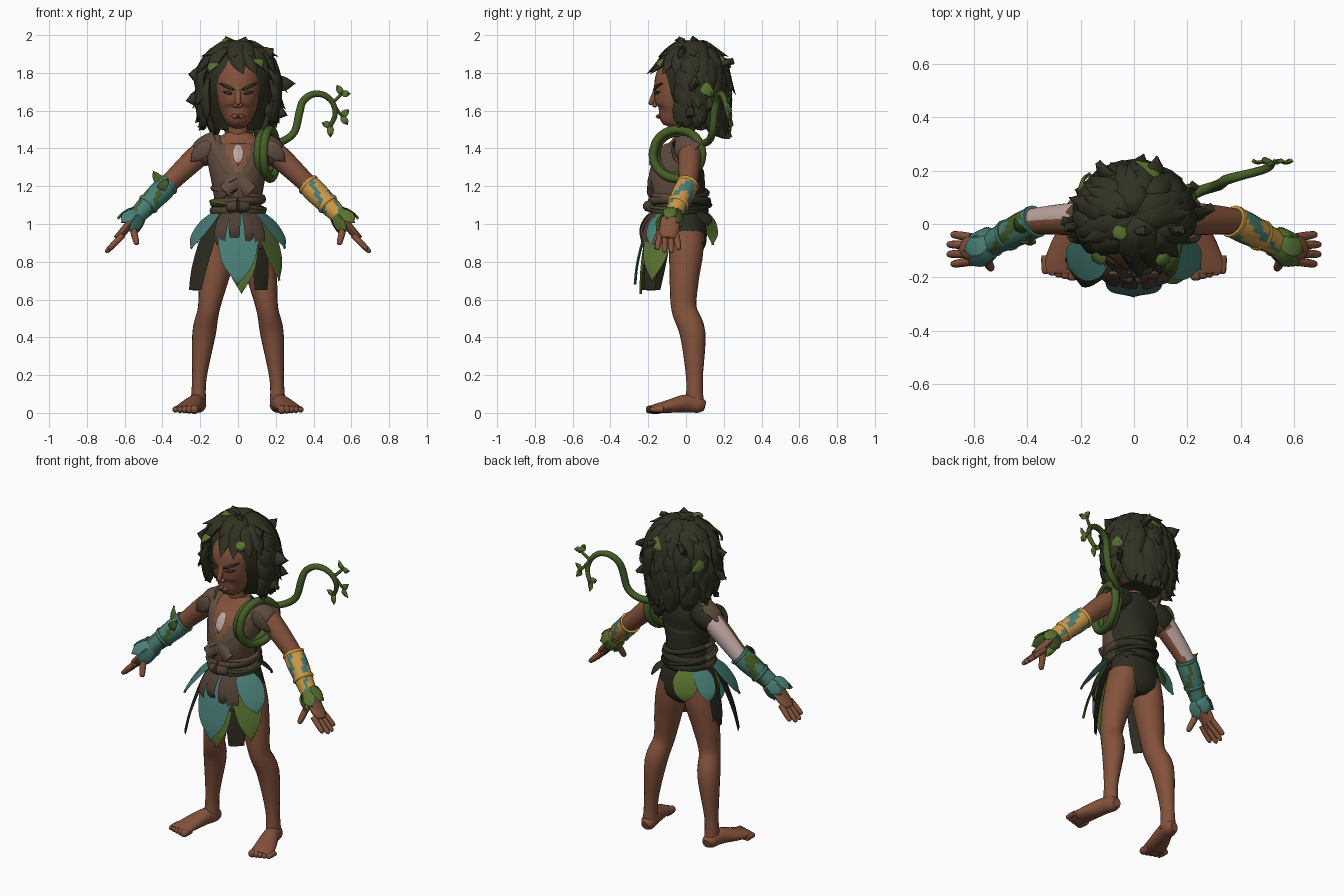
import bpy, bmesh, math, random
from mathutils import Vector

random.seed(4)
if "Cube" in bpy.data.objects:
    bpy.data.objects.remove(bpy.data.objects["Cube"])


def material(name, *colour):
    made = bpy.data.materials.new(name)
    made.use_nodes = True
    made.diffuse_color = (*colour, 1)
    made.node_tree.nodes["Principled BSDF"].inputs["Base Color"].default_value = (*colour, 1)
    return made


SKIN = material("brown skin", .23, .085, .045)
HAIR = material("dark hair", .03, .03, .016)
VEST = material("vest brown", .12, .075, .05)
DARK = material("dark cloth", .027, .026, .015)
BELT = material("belt brown", .08, .05, .035)
TEAL = material("teal leaf", .065, .21, .18)
GREEN = material("green leaf", .1, .17, .03)
VINE = material("vine green", .06, .11, .02)
GOLD = material("yellow wrap", .6, .32, .06)
PALE = material("pale", .5, .37, .35)
FRONT, UP, SIDE = Vector((0, -1, 0)), Vector((0, 0, 1)), Vector((1, 0, 0))

# Width along a blade as (position, share of full width)
POINTED = ((0, .5), (.3, 1), (.7, .8), (1, 0))
RAGGED = ((0, .8), (.3, 1), (.7, 1), (1, .8))
ROUNDED = ((0, 1), (.5, 1), (.9, .8), (1, .3))


def blade(base, tip, width, facing, bulge=.02, shape=POINTED, thickness=.007):
    """Swept piece from base to tip, bent outwards along its facing."""
    base, tip, facing = Vector(base), Vector(tip), Vector(facing).normalized()
    points = []
    for t, share in shape:
        centre = base.lerp(tip, t) + facing * bulge * math.sin(t * math.pi)
        points.append((*centre, width * share, thickness or width * share))
    return points, facing


def digit(base, tip, radius, facing=FRONT):
    return blade(base, tip, radius, facing, 0, ROUNDED, None)


def stack(*levels):
    """Upright form from (height, depth, half width, half depth)."""
    return [(0, y, z, width, depth) for z, y, width, depth in levels], FRONT


def mirrored(tube, sign):
    points, facing = tube
    return [(p[0] * sign, *p[1:]) for p in points], Vector((facing[0] * sign, facing[1], facing[2]))


def smooth_path(points, steps):
    """Catmull-Rom curve through position and radii together."""
    path, last = [], len(points) - 1
    for i in range(last):
        near = [points[max(0, min(last, i + k))] for k in (-1, 0, 1, 2)]
        for step in range(steps):
            t = step / steps
            path.append([b + t / 2 * (c - a + t * (2*a - 5*b + 4*c - d + t * (3*(b - c) + d - a)))
                         for a, b, c, d in zip(*near)])
    return path + [list(points[-1])]


def part(name, materials, tubes, sides=16, steps=5, rule=None):
    """One object made of swept tubes, each given as (points, facing)."""
    mesh = bmesh.new()
    for points, facing in tubes:
        path = smooth_path([p if len(p) == 5 else (*p, p[-1]) for p in points], steps)
        centres, rings = [Vector(p[:3]) for p in path], []
        for i, (centre, p) in enumerate(zip(centres, path)):
            along = centres[min(i + 1, len(path) - 1)] - centres[max(i - 1, 0)]
            across = along.cross(facing).normalized()
            outward = across.cross(along).normalized()
            width, depth = max(p[3], .001), max(p[4], .001)
            angles = [k * math.tau / sides for k in range(sides)]
            rings.append([mesh.verts.new(centre + across * width * math.cos(a) + outward * depth * math.sin(a))
                          for a in angles])
        for low, high in zip(rings, rings[1:]):
            for k in range(sides):
                mesh.faces.new((low[k - 1], low[k], high[k], high[k - 1]))
        mesh.faces.new(rings[0][::-1])
        mesh.faces.new(rings[-1])
    bmesh.ops.recalc_face_normals(mesh, faces=mesh.faces)
    for face in mesh.faces:
        face.smooth = True
        if rule:
            face.material_index = rule(face.calc_center_median(), face.normal)
    data = bpy.data.meshes.new(name)
    mesh.to_mesh(data)
    mesh.free()
    data.set_sharp_from_angle(angle=math.radians(45))
    for entry in materials:
        data.materials.append(entry)
    bpy.context.collection.objects.link(bpy.data.objects.new(name, data))


def hoop(height, width, depth, thickness, tilt=0):
    """Closed band round the waist."""
    turns = [i * math.tau / 16 for i in range(17)]
    return [(width * math.sin(a), -.035 - depth * math.cos(a), height + tilt * math.sin(a), thickness)
            for a in turns], UP


def behind(centre, normal):
    return int(centre.y > .01)


# Head, neck and face
part("head", [SKIN], [stack((1.515, -.09, .03, .03), (1.54, -.08, .06, .07), (1.6, -.05, .095, .11),
                            (1.68, -.04, .115, .13), (1.78, -.03, .12, .13), (1.88, -.02, .08, .09))], 28)
part("neck", [SKIN], [digit((0, .01, 1.38), (0, -.02, 1.6), .053)])
both = (1, -1)
part("nose", [SKIN], [digit((0, -.15, 1.72), (0, -.19, 1.63), .016),
                      digit((-.025, -.165, 1.63), (.025, -.165, 1.63), .013)])
part("lips", [SKIN], [mirrored(blade((0, -.15, 1.57), (.035, -.135, 1.57), .013, FRONT, 0, thickness=.012), s)
                      for s in both], 8)
part("eyes", [HAIR], [mirrored(blade((.03, -.163, 1.69), (.08, -.14, 1.7), .009, FRONT, .005), s) for s in both], 8)
part("eyebrows", [HAIR], [mirrored(blade((.02, -.168, 1.71), (.1, -.125, 1.745), .009, FRONT, .01), s)
                          for s in both], 8)

# Hair: inner cap, layered locks and stray tufts
part("hair_cap", [HAIR], [stack((1.5, .06, .12, .08), (1.6, .06, .155, .13), (1.72, .045, .18, .165),
                                (1.84, .03, .165, .165), (1.92, .02, .1, .1), (1.945, .02, .02, .02))], 24)


def scalp(turn, rise, reach):
    """Point on the hair volume; below the brow it hangs, longest at the back."""
    back = max(0, -math.cos(turn))
    spread = reach * (math.cos(rise) if rise > 0 else 1 - math.sin(rise) ** 2 / 6)
    drop = .21 * min(reach, 1.22) if rise > 0 else (.22 + .06 * back) * min(reach, 1.05)
    return Vector((.2 * spread * math.sin(turn), .03 - .18 * spread * math.cos(turn), 1.74 + drop * math.sin(rise)))


crown = Vector((0, .03, 1.74))
locks = []
for row in range(6):
    count = 12 + 2 * row
    for i in range(count):
        turn = (i + random.uniform(.2, .8)) * math.tau / count
        start, end = math.radians(88 - 20 * row), math.radians(35 - 23 * row)
        if math.cos(turn) > .55 and row > 1:
            continue
        swirl, flick = random.uniform(-.35, .35), random.uniform(1.1, 1.38)
        points = []
        for (t, share), reach in zip(POINTED, (.95, 1.05, 1.08, flick)):
            spot = scalp(turn + swirl * t, start + (end - start) * t, reach)
            points.append((*spot, .047 * share, .024 * share))
        locks.append((points, scalp(turn, (start + end) / 2, 1) - crown))
for turn, rise, reach in ((2.7, .5, 1.5), (-2.7, .5, 1.5), (1.6, 0, 1.5), (-1.6, -.4, 1.4), (1.5, -.8, 1.4),
                          (1.2, .8, 1.4), (.5, 1.3, 1.3), (-2, 1.3, 1.25), (-1.5, .2, 1.35), (2, -.5, 1.4)):
    locks.append(blade(scalp(turn, rise, .8), scalp(turn + .1, rise, reach), .045, FRONT + UP / 3, .015,
                       thickness=.018))
part("hair_locks", [HAIR], locks, 8, 4)
part("hair_leaves", [GREEN], [blade(scalp(turn, rise, 1.1), scalp(turn * 1.2, rise - .25, 1.2), .028,
                                    scalp(turn, rise, 1) - crown)
                              for turn, rise in ((-.6, .5), (.5, .6), (-.6, 1.3), (2.6, .6), (-2, .2), (1.8, 0))], 4)

# Vest, open at the neck and darker behind
part("vest", [VEST, DARK, SKIN], [stack((1.03, -.02, .125, .11), (1.12, -.035, .125, .14), (1.22, -.05, .14, .15),
                                        (1.32, -.035, .16, .135), (1.4, 0, .17, .1), (1.48, .01, .07, .06))], 48, 8,
     lambda c, n: 1 if n.y > .1 else 2 if c.y < 0 and abs(c.x) < .45 * (c.z - 1.25) else 0)
lapel = [(.11, 0, 1.46, .035, .018), (.11, -.08, 1.4, .035, .018), (.04, -.17, 1.28, .04, .018), (-.07, -.19, 1.17, .04, .018)]
part("lapels", [VEST], [mirrored((lapel, FRONT), s) for s in both], 8)
part("vest_creases", [DARK], [blade((.11, -.13, z), (-.08, -.19, z - .11), .008, FRONT, .03) for z in (1.31, 1.25)], 4)
part("pendant", [PALE], [blade((0, -.135, 1.42), (0, -.19, 1.31), .028, FRONT, .015)], 4)
part("shoulder_flaps", [VEST, DARK], [mirrored(flap, s) for s in both for flap in (
    digit((.1, .01, 1.42), (.22, .02, 1.36), .08),
    blade((.15, -.06, 1.43), (.25, -.04, 1.33), .04, FRONT),
    blade((.15, .04, 1.46), (.26, .04, 1.38), .045, UP))], 12, 5, lambda c, n: int(n.y > .5))

# Hips, belt and ties
part("hip_cloth", [DARK], [stack((.84, .01, .06, .06), (.88, .01, .14, .09), (.95, .01, .16, .1),
                                 (1.08, -.01, .13, .1))], 24)
part("belt", [BELT, DARK], [hoop(1.07, .125, .13, .026), hoop(1.12, .125, .145, .024, .01)], 10, 3, behind)
part("belt_vine", [VINE, DARK], [hoop(1.1, .143, .165, .01, -.02)], 8, 3, behind)
part("waist_wrap", [VEST, DARK], [hoop(1.165, .13, .145, .016, -.025)], 10, 3, behind)
part("belt_knot", [BELT], [mirrored(digit((0, -.2, 1.095), (.06, -.18, 1.09), .03), s) for s in both], 10)


def skirt(name, colour, pieces, shape=POINTED, bulge=.02):
    """Blades hung from the waist at (turn, flare, drop, half width)."""
    blades = []
    for turn, flare, drop, width in pieces:
        outward = Vector((math.sin(turn), -math.cos(turn), 0))
        base = Vector((.12 * outward.x, .14 * outward.y - .03, 1.07))
        blades.append(blade(base, base + outward * flare - UP * drop, width, outward, bulge, shape))
    part(name, [colour], blades, 4)


skirt("belt_ties", BELT, [(-.5, .07, .18, .035), (.6, .08, .2, .035), (-.1, .06, .14, .03), (.3, .07, .16, .025)],
      RAGGED, .035)
skirt("skirt_panels", DARK, [(-1, .15, .42, .075), (.7, .07, .42, .055), (-1.6, .08, .36, .05)], RAGGED)
skirt("skirt_teal_leaves", TEAL, [(0, .1, .39, .105), (-1.1, .16, .2, .085), (1.1, .16, .2, .08), (-2, .12, .17, .06)])
skirt("skirt_green_leaves", GREEN, [(.1, .07, .44, .09), (1, .14, .37, .085), (-2.6, .06, .18, .07)])
skirt("rear_tassel", DARK, [(2.3, .08, .08, .045)])

shoulder, elbow, wrist = Vector((.2, .02, 1.37)), Vector((.37, .01, 1.21)), Vector((.55, -.08, 1.03))
for side, s in (("left", 1), ("right", -1)):
    # Legs and feet
    leg = [(.08, 0, .95, .08, .095), (.1, 0, .84, .088, .09), (.13, -.01, .7, .077), (.155, -.01, .55, .058, .067),
           (.18, .035, .42, .062, .068), (.205, .045, .18, .038, .044), (.21, .045, .04, .042, .05)]
    part(side + "_leg", [SKIN], [mirrored((leg, FRONT), s)], 20)
    foot = [(.21, .1, .035, .025), (.21, .07, .042, .042), (.225, 0, .05, .047), (.255, -.09, .035, .06, .035),
            (.277, -.17, .022, .066, .022), (.28, -.185, .02, .055, .016)]
    part(side + "_foot", [SKIN], [mirrored((foot, UP), s)])
    toes = []
    for i in range(5):
        tip = Vector((.232 + .025 * i, -.212 + .006 * i, .018))
        toes.append(mirrored(digit(tip - FRONT * .07, tip, .024 - .002 * i, UP), s))
    part(side + "_toes", [SKIN], toes, 10, 3)

    # Arm, palm, thumb and fingers
    arm = [(.12, .02, 1.41, .05), (*shoulder, .062), (*elbow, .05), (*elbow.lerp(wrist, .3), .05), (*wrist, .032)]
    part(side + "_arm", [SKIN, PALE], [mirrored((arm, FRONT), s)], 24, 6,
         lambda c, n: int(-.41 < c.x < -.2 and n.y + .4 * n.z > .35))
    hand = [blade(wrist, (.64, -.095, .92), .052, SIDE + UP, 0, ROUNDED, .022),
            digit((.56, -.12, .99), (.535, -.17, .89), .018, SIDE)]
    for i in range(4):
        fan = .03 * (i - 1.5)
        reach = .09 if i in (1, 2) else .075
        knuckle = Vector((.61, fan - .095, .94))
        hand.append(digit(knuckle, knuckle + Vector((reach, fan / 4, -reach)), .016))
    part(side + "_hand", [SKIN], [mirrored(h, s) for h in hand], 12, 4)

    # Banded forearm wrap with raised edges and a cuff of leaves
    base, bands, cuff = (GOLD, TEAL, GREEN) if s > 0 else (TEAL, VINE, TEAL)
    wrap = [(*elbow, .058), (*elbow.lerp(wrist, .3), .06), (*wrist, .044)]
    part(side + "_wrap", [base, bands], [mirrored((wrap, FRONT), s)], 20, 12,
         lambda c, n: int(math.sin(75 * abs(c.x) + 30 * c.y + 25 * c.z) > .6))
    edges = [digit(elbow.lerp(wrist, t - .05), elbow.lerp(wrist, t + .05), r) for t, r in ((.04, .062), (.6, .06))]
    part(side + "_wrap_edges", [base], [mirrored(e, s) for e in edges], 16, 3)
    leaves = []
    for i in range(6):
        a = i * math.tau / 6
        outward = Vector((.7 * math.cos(a), math.sin(a), .7 * math.cos(a)))
        start, end = elbow.lerp(wrist, .85), elbow.lerp(wrist, 1.25)
        leaves.append(mirrored(blade(start + outward * .04, end + outward * .06, .038, outward, .01), s))
    part(side + "_cuff_leaves", [cuff], leaves, 4)
part("right_elbow_leaf", [VINE], [blade((-.4, -.03, 1.2), (-.45, .02, 1.28), .025, FRONT),
                                  blade((-.42, -.05, 1.17), (-.37, -.06, 1.24), .025, FRONT)], 4)

# Vine looped twice round the left shoulder, with a curling tail
vines = []
for inset, radius in ((0, .13), (.03, .115)):
    turns = [i * math.tau / 12 for i in range(14)]
    vines.append(([(.17 - inset - .035 * math.cos(a), -.045 - radius * math.cos(a), 1.37 + radius * math.sin(a), .023)
                   for a in turns], SIDE))
tail = [(.16, .07, 1.42, .02), (.24, .12, 1.44, .02), (.3, .14, 1.49, .02)]
for i in range(7):
    a = math.pi - i * .65
    tail.append((.42 + .095 * math.cos(a), .15 + .015 * i, 1.59 + .1 * math.sin(a), .021 - .0015 * i))
end, bend = Vector(tail[-1][:3]), Vector((.5, .22, 1.64))
fork, bud = bend + Vector((.05, .02, .05)), bend + Vector((.05, .02, -.07))
part("shoulder_vine", [VINE], vines + [(tail, FRONT), digit(bend, fork, .009), digit(bend, bud, .009)], 10, 4)
sprigs = [(fork, 1, 0), (fork, -.6, 1), (bud, .7, -1), (bud, .8, .8), (end, 0, -1.4), (end, -1, .3)]
part("vine_leaves", [GREEN], [blade(spot, spot + Vector((x, 0, z)) * .045, .018, FRONT, .01)
                              for spot, x, z in sprigs], 4)
